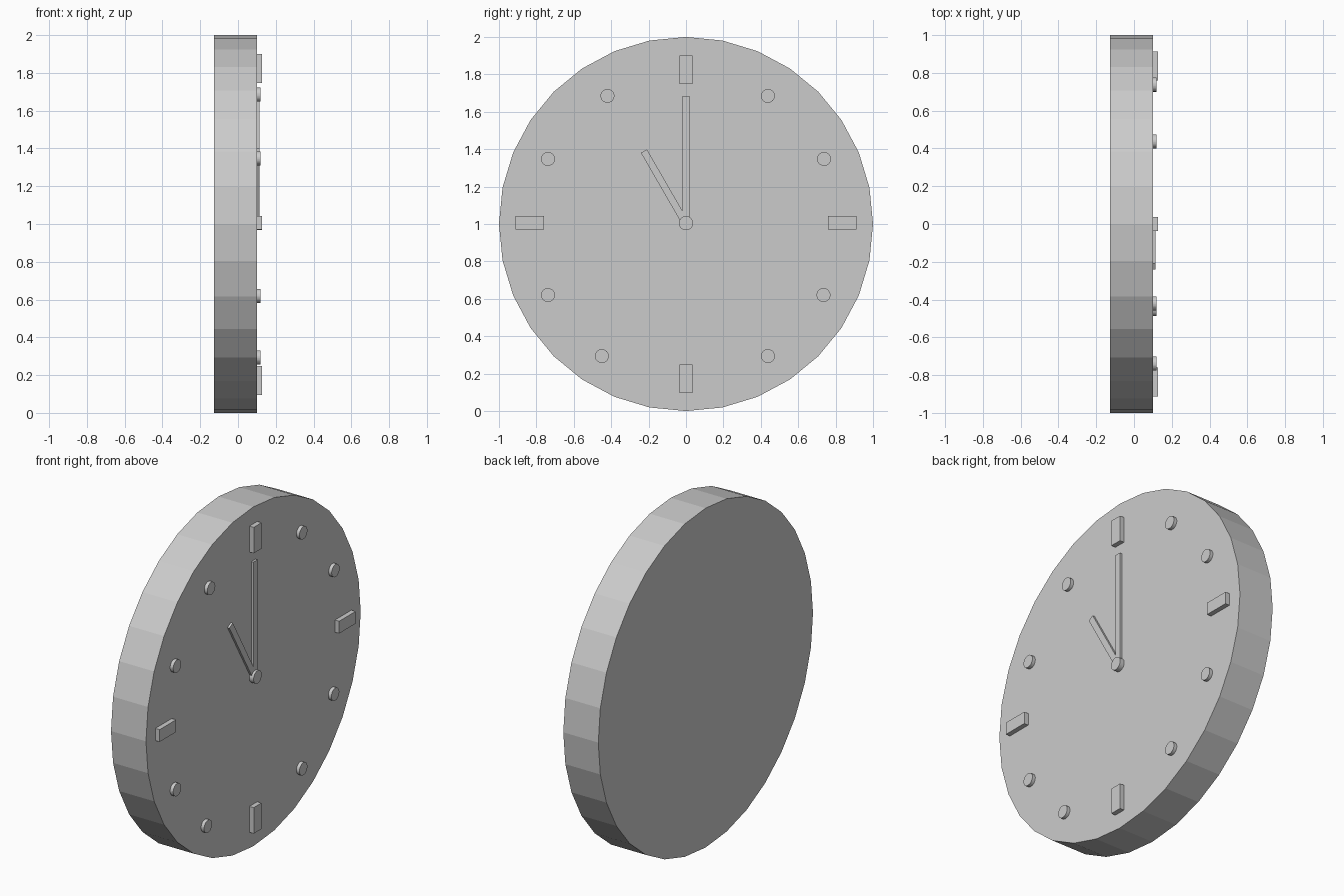
import bpy
from math import radians, sin, cos

if "Cube" in bpy.data.objects:
    bpy.data.objects.remove(bpy.data.objects["Cube"], do_unlink=True)

grey = bpy.data.materials.new("light_grey")
grey.use_nodes = True
colour = (0.6, 0.6, 0.6, 1)
grey.diffuse_color = colour
grey.node_tree.nodes["Principled BSDF"].inputs["Base Color"].default_value = colour

FACE = 0.1     # x of the dial surface
CENTRE = 1.0   # height of the dial centre
SINK = 0.01    # how far raised parts reach into the dial


def finish(name):
    obj = bpy.context.object
    obj.name = name
    obj.data.materials.append(grey)
    return obj


def disc(name, y, z, radius, x0, x1):
    """Cylinder lying along x, from x0 to x1."""
    bpy.ops.mesh.primitive_cylinder_add(
        vertices=32, radius=radius, depth=x1 - x0,
        location=((x0 + x1) / 2, y, z), rotation=(0, radians(90), 0))
    return finish(name)


def bar(name, y, z, width, height, top, angle=0):
    """Box on the dial, rising to x = top, turned about x."""
    bpy.ops.mesh.primitive_cube_add(
        size=1, location=((FACE - SINK + top) / 2, y, z), rotation=(angle, 0, 0))
    bpy.context.object.scale = (top - FACE + SINK, width, height)
    return finish(name)


def hand(name, length, angle, top):
    mid = length / 2
    return bar(name, -mid * sin(angle), CENTRE + mid * cos(angle),
               0.037, length, top, angle)


# Faceted clock body
disc("clock_body", 0, CENTRE, 1.0, -0.128, FACE)

# Quarter-hour bars
bar("bar_twelve", 0, 1.824, 0.072, 0.153, 0.128)
bar("bar_six", 0, 0.172, 0.072, 0.153, 0.128)
for name, y in (("bar_three", 0.836), ("bar_nine", -0.836)):
    bar(name, y, 1.007, 0.153, 0.072, 0.128)

# Round hour dots, slightly uneven like hand-placed markers
dots = {"one": (0.438, 1.685), "two": (0.738, 1.348),
        "four": (0.735, 0.62), "five": (0.438, 0.294),
        "seven": (-0.45, 0.294), "eight": (-0.738, 0.62),
        "ten": (-0.738, 1.348), "eleven": (-0.42, 1.685)}
for hour, (y, z) in dots.items():
    disc("dot_" + hour, y, z, 0.037, FACE - SINK, 0.12)

# Hands and hub
hand("minute_hand", 0.685, 0, 0.114)
hand("hour_hand", 0.45, radians(30), 0.113)
disc("hub", 0, 1.005, 0.038, FACE - SINK, 0.128)
